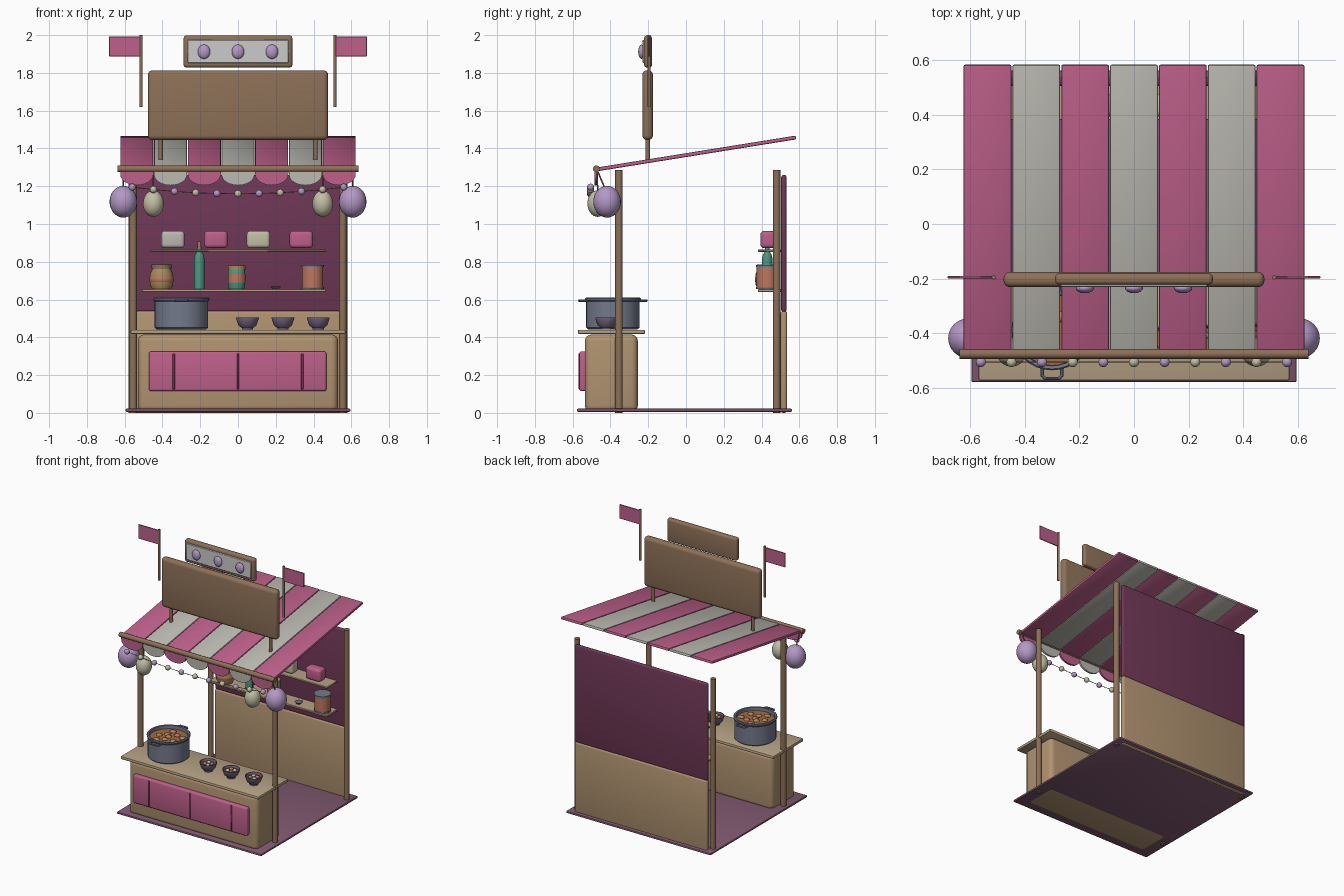
import bpy, bmesh, math, random
from mathutils import Matrix, Vector

if "Cube" in bpy.data.objects:
    bpy.data.objects.remove(bpy.data.objects["Cube"])

random.seed(4)
mats = {}
COLORS = dict(pink='BC6089', cream='B9B8B0', wood='8C7058', tan='AF9270', top='B5A184',
              plum='6E3A56', floor='805A70', lilac='B297C4', ivory='C0BEA2', pot='73798A',
              soup='A06A45', teal='4E9480', clay='BC7660', dark='8A3F62', bowl='75667F', jar='A9875C')


def finish(bm, name, color=None, angle=40):
    bmesh.ops.recalc_face_normals(bm, faces=bm.faces)
    me = bpy.data.meshes.new(name)
    bm.to_mesh(me)
    bm.free()
    ob = bpy.data.objects.new(name, me)
    bpy.context.collection.objects.link(ob)
    if color:
        if color not in mats:
            h = COLORS[color]
            m = bpy.data.materials.new(color)
            m.diffuse_color = [(int(h[i:i + 2], 16) / 255) ** 2.2 for i in (0, 2, 4)] + [1]
            m.use_nodes = True
            m.node_tree.nodes["Principled BSDF"].inputs["Base Color"].default_value = m.diffuse_color
            mats[color] = m
        me.materials.append(mats[color])
    bpy.ops.object.select_all(action='DESELECT')
    ob.select_set(True)
    bpy.context.view_layer.objects.active = ob
    bpy.ops.object.shade_smooth_by_angle(angle=math.radians(angle))
    return ob


def box(name, x, y, z, color=None, r=0.006, seg=2):
    """Rounded box from (min, max) ranges."""
    bm = bmesh.new()
    bmesh.ops.create_cube(bm, size=1)
    for v in bm.verts:
        v.co = [(a[0] + a[1]) / 2 + c * (a[1] - a[0]) for a, c in zip((x, y, z), v.co)]
    if r:
        bmesh.ops.bevel(bm, geom=bm.edges[:], offset=r, segments=seg, profile=0.5, affect='EDGES')
    return finish(bm, name, color)


def rod(name, a, b, r, color=None, seg=12):
    a, b = Vector(a), Vector(b)
    bm = bmesh.new()
    rot = (b - a).to_track_quat('Z', 'Y').to_matrix().to_4x4()
    bmesh.ops.create_cone(bm, cap_ends=True, segments=seg, radius1=r, radius2=r, depth=(b - a).length,
                          matrix=Matrix.Translation((a + b) / 2) @ rot)
    return finish(bm, name, color)


def ball(name, c, size, color=None, seg=16):
    bm = bmesh.new()
    bmesh.ops.create_uvsphere(bm, u_segments=seg, v_segments=max(6, seg * 5 // 8), radius=1,
                              matrix=Matrix.Translation(c) @ Matrix.Diagonal((*size, 1)))
    return finish(bm, name, color)


def lathe(name, x, y, profile, color=None, seg=24):
    """Revolve (radius, z) points about a vertical axis."""
    bm = bmesh.new()
    vs = [bm.verts.new((x + r, y, z)) for r, z in profile]
    es = [bm.edges.new(p) for p in zip(vs, vs[1:])]
    bmesh.ops.spin(bm, geom=vs + es, cent=(x, y, 0), axis=(0, 0, 1), angle=math.tau, steps=seg)
    bmesh.ops.remove_doubles(bm, verts=bm.verts, dist=1e-5)
    return finish(bm, name, color)


def tube(name, pts, r, color):
    """Chain of rods with ball joints."""
    bm = bmesh.new()
    for a, b in zip(map(Vector, pts), map(Vector, pts[1:])):
        rot = (b - a).to_track_quat('Z', 'Y').to_matrix().to_4x4()
        bmesh.ops.create_cone(bm, cap_ends=True, segments=8, radius1=r, radius2=r,
                              depth=(b - a).length + r, matrix=Matrix.Translation((a + b) / 2) @ rot)
    return finish(bm, name, color)


# Floor, posts and back wall
box('floor', (-.595, .595), (-.578, .562), (.006, .022), 'floor')
for s, side in ((-1, 'left'), (1, 'right')):
    rod(f'front_post_{side}', (s * .555, -.355, 0), (s * .555, -.355, 1.285), .02, 'wood', 16)
    rod(f'back_post_{side}', (s * .56, .48, 0), (s * .56, .48, 1.285), .02, 'wood', 16)
box('back_wall_lower', (-.545, .545), (.5, .536), (0, .54), 'tan', .014, 3)
box('back_wall_upper', (-.545, .545), (.504, .532), (.535, 1.26), 'plum', .012, 3)

# Counter
box('counter_body', (-.53, .53), (-.535, -.255), (.004, .415), 'tan', .035, 4)
box('counter_top', (-.568, .568), (-.572, -.217), (.418, .44), 'top')
box('counter_panel', (-.472, .468), (-.565, -.525), (.115, .325), 'pink', .012, 3)
for x in (-.34, 0, .34):
    box('panel_strip', (x - .006, x + .006), (-.57, -.55), (.125, .315), 'dark', .003, 1)

# Cooking pot with soup
px, py = -.3, -.387
lathe('pot', px, py, [(0, .442), (.13, .442), (.142, .452), (.142, .59), (.148, .597), (.148, .605),
                      (.143, .61), (.132, .608), (.13, .59), (.13, .46), (0, .46)], 'pot', 32)
lathe('soup', px, py, [(0, .585), (.131, .585), (.131, .575), (0, .575)], 'soup', 32)
for i in range(9):
    a, d = i * 2.4, .035 * math.sqrt(i)
    ball('soup_chunk', (px + d * math.cos(a), py + d * math.sin(a), .586),
         (.021 + random.uniform(0, .006), .021, .012), 'jar' if i % 3 else 'clay', 10)
for s in (-1, 1):
    tube('pot_handle', [(px - .036, py + s * .135, .594), (px - .036, py + s * .168, .594),
                        (px - .026, py + s * .178, .594), (px + .026, py + s * .178, .594),
                        (px + .036, py + s * .168, .594), (px + .036, py + s * .135, .594)], .006, 'pot')

# Serving bowls
for x in (.05, .238, .425):
    lathe('bowl', x, -.42, [(0, .441), (.03, .441), (.03, .449), (.048, .464), (.06, .499), (.06, .504),
                            (.055, .504), (.045, .47), (0, .462)], 'bowl')
    lathe('bowl_food', x, -.42, [(0, .488), (.05, .488), (.047, .48), (0, .48)], 'soup')
    for i in range(4):
        a = i * math.tau / 4 + x * 9
        ball('food_piece', (x + .024 * math.cos(a), -.42 + .024 * math.sin(a), .492),
             (.015, .015, .011), 'ivory' if i % 2 else 'clay', 8)

# Shelves
box('lower_shelf', (-.508, .466), (.38, .508), (.64, .655), 'top', .003, 1)
box('upper_shelf', (-.466, .466), (.38, .508), (.853, .866), 'top', .003, 1)
for x, c in ((-.345, 'cream'), (-.117, 'pink'), (.108, 'ivory'), (.335, 'pink')):
    box('parcel', (x - .062, x + .062), (.394, .474), (.872, .964), c, .02, 4)

# Goods on the lower shelf
y = .43
lathe('round_jar', -.405, y, [(0, .655), (.05, .655), (.062, .68), (.062, .735), (.048, .762), (0, .762)], 'jar')
lathe('round_jar_band', -.405, y, [(.063, .693), (.0645, .695), (.0645, .718), (.063, .72)], 'clay')
lathe('round_jar_lid', -.405, y, [(0, .762), (.053, .762), (.053, .785), (0, .785)], 'wood')
lathe('bottle', -.205, y, [(0, .655), (.027, .655), (.027, .82), (.022, .84), (.011, .855), (.011, .88), (0, .88)],
      'teal', 16)
lathe('bottle_cork', -.205, y, [(0, .875), (.009, .875), (.009, .908), (0, .908)], 'clay', 12)
lathe('sauce_jar', -.007, y, [(0, .655), (.042, .655), (.045, .66), (.045, .755), (.04, .762), (0, .762)], 'teal')
lathe('sauce_jar_label', -.007, y, [(.045, .69), (.0465, .69), (.0465, .735), (.045, .735)], 'clay')
lathe('sauce_jar_lid', -.007, y, [(0, .76), (.047, .76), (.047, .78), (0, .78)], 'jar')
lathe('small_dish', .2, y, [(0, .655), (.015, .655), (.03, .669), (.026, .67), (0, .66)], 'bowl', 16)
lathe('can', .395, y, [(0, .657), (.056, .657), (.056, .78), (0, .78)], 'clay')
for z in (.655, .772):
    lathe('can_rim', .395, y, [(0, z), (.059, z), (.059, z + .012), (0, z + .012)], 'pot')

# Striped sloping awning with scalloped valance
W = 1.25 / 7
slope = math.atan2(.17, 1.06)
for i in range(7):
    x, c = (i - 3) * W, 'cream' if i % 2 else 'pink'
    ob = box('awning_stripe', (-W / 2 + .002, W / 2 - .002), (-.537, .537), (-.01, .01), c, .006, 2)
    ob.location, ob.rotation_euler = (x, .052, 1.373), (slope, 0, 0)
    bm = bmesh.new()
    pts = [(-W / 2, 1.285)] + [(-W / 2 * math.cos(t), 1.262 - .057 * math.sin(t))
                               for t in [k * math.pi / 12 for k in range(13)]] + [(W / 2, 1.285)]
    f = bm.faces.new([bm.verts.new((x + a * .98, -.484, b)) for a, b in pts])
    ext = bmesh.ops.extrude_face_region(bm, geom=[f])['geom']
    bmesh.ops.translate(bm, verts=[v for v in ext if isinstance(v, bmesh.types.BMVert)], vec=(0, .014, 0))
    finish(bm, 'valance_scallop', c)
rod('awning_rail', (-.638, -.475, 1.292), (.638, -.475, 1.292), .018, 'wood', 16)

# Bead garland
beads = [((i - 5) * .112, -.505, 1.16 + .035 * ((i - 5) / 5) ** 2) for i in range(11)]
tube('garland_cord', beads, .002, 'wood')
for i, p in enumerate(beads):
    ball('garland_bead', p, (.019,) * 3, 'ivory' if i % 2 else 'lilac', 12)

# Lanterns, sign posts and flags on both sides
for s in (-1, 1):
    ball('lilac_lantern', (s * .607, -.418, 1.118), (.073, .073, .084), 'lilac', 24)
    rod('lantern_cord', (s * .607, -.43, 1.19), (s * .607, -.47, 1.285), .004, 'wood', 8)
    ball('ivory_lantern', (s * .448, -.467, 1.108), (.055, .055, .07), 'ivory', 24)
    rod('lantern_cord', (s * .448, -.467, 1.17), (s * .448, -.472, 1.285), .004, 'wood', 8)
    rod('sign_post', (s * .41, -.202, 1.335), (s * .41, -.202, 1.47), .012, 'wood')
    rod('flag_pole', (s * .513, -.195, 1.62), (s * .513, -.195, 2), .008, 'wood')
    box('flag', sorted((s * .515, s * .682)), (-.199, -.191), (1.887, 1.993), 'pink', .002, 1)

# Main sign board and small top board with ornaments
box('sign_board', (-.477, .477), (-.231, -.175), (1.445, 1.813), 'wood', .024, 4)
box('top_board', (-.288, .288), (-.222, -.18), (1.828, 1.998), 'wood', .016, 4)
box('top_board_panel', (-.268, .268), (-.23, -.21), (1.853, 1.975), None, .003, 1)
for x in (-.18, 0, .18):
    ball('board_ornament', (x, -.235, 1.912), (.033, .018, .038), 'lilac')
